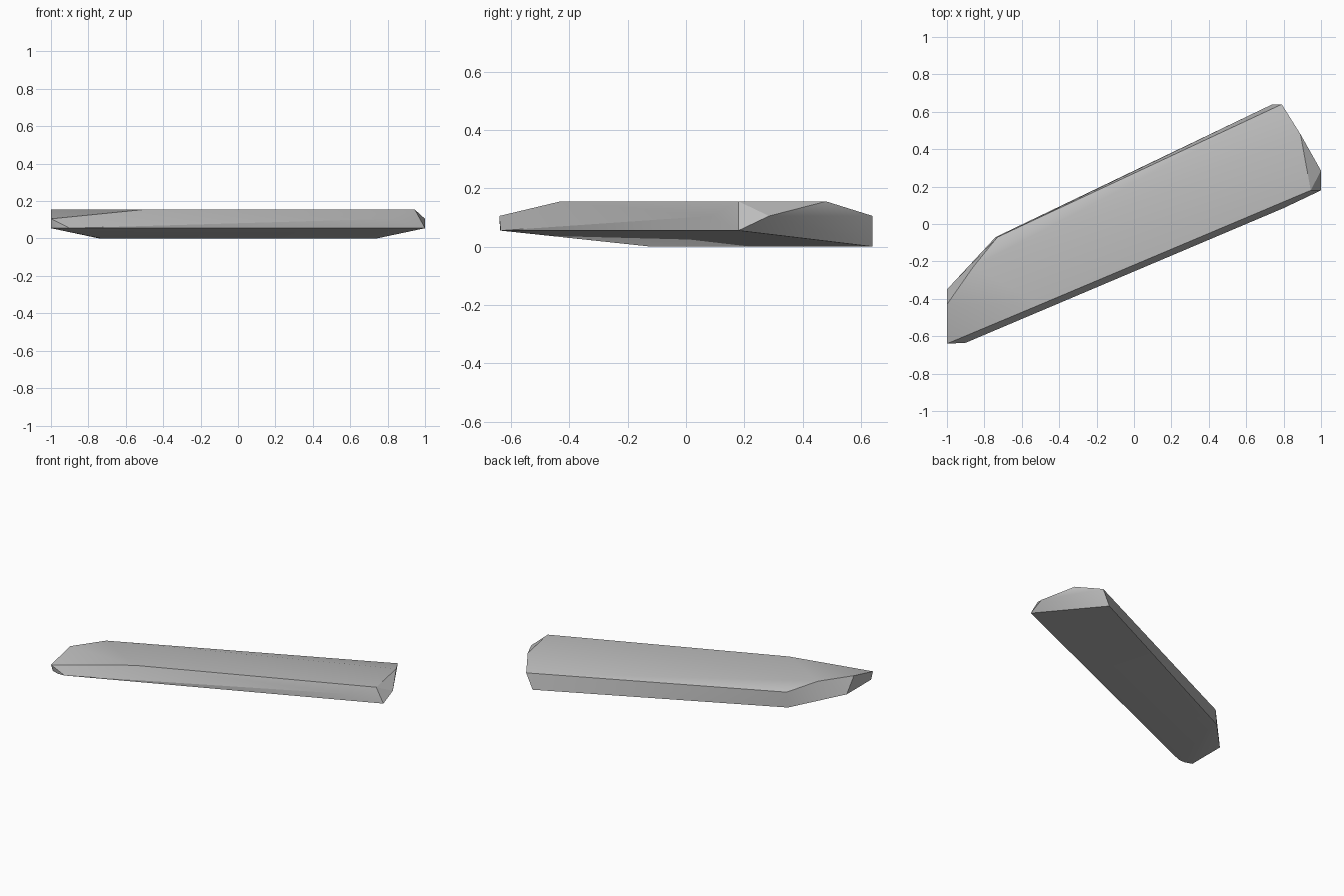
import bpy, bmesh, math

cube = bpy.data.objects.get("Cube")
if cube:
    bpy.data.objects.remove(cube, do_unlink=True)

# Stone colour
stone = bpy.data.materials.new("stone grey")
stone.use_nodes = True
grey = (0.5, 0.5, 0.5, 1)
stone.diffuse_color = grey
stone.node_tree.nodes["Principled BSDF"].inputs["Base Color"].default_value = grey

# Corner outlines of the chipped slab at each height
levels = {
    0.0: [(-0.74, -0.07), (0.74, 0.64), (-0.73, -0.12)],
    0.055: [(-0.95, -0.637), (-0.9, -0.635), (1, 0.18), (-1, -0.35), (-1, -0.62)],
    0.105: [(-1, -0.64), (0.8, 0.085), (1, 0.285), (0.79, 0.64), (-0.73, -0.07)],
    0.155: [(-1, -0.43), (-0.5, -0.43), (0.945, 0.18), (0.89, 0.48), (-0.86, -0.23)],
}

# Wrap the corners in one faceted skin
bm = bmesh.new()
for z, outline in levels.items():
    for x, y in outline:
        bm.verts.new((x, y, z))
hull = bmesh.ops.convex_hull(bm, input=bm.verts[:])
spare = {v for v in hull["geom_interior"] + hull["geom_unused"]
         if isinstance(v, bmesh.types.BMVert)}
bmesh.ops.delete(bm, geom=list(spare), context="VERTS")
bmesh.ops.dissolve_limit(bm, angle_limit=math.radians(1),
                         verts=bm.verts[:], edges=bm.edges[:])
bmesh.ops.recalc_face_normals(bm, faces=bm.faces[:])

mesh = bpy.data.meshes.new("stone_slab")
bm.to_mesh(mesh)
bm.free()
mesh.materials.append(stone)
slab = bpy.data.objects.new("stone_slab", mesh)
bpy.context.collection.objects.link(slab)

# Soften shallow creases, keep chipped edges crisp
bpy.ops.object.select_all(action="DESELECT")
slab.select_set(True)
bpy.context.view_layer.objects.active = slab
bpy.ops.object.shade_smooth_by_angle(angle=math.radians(30))
